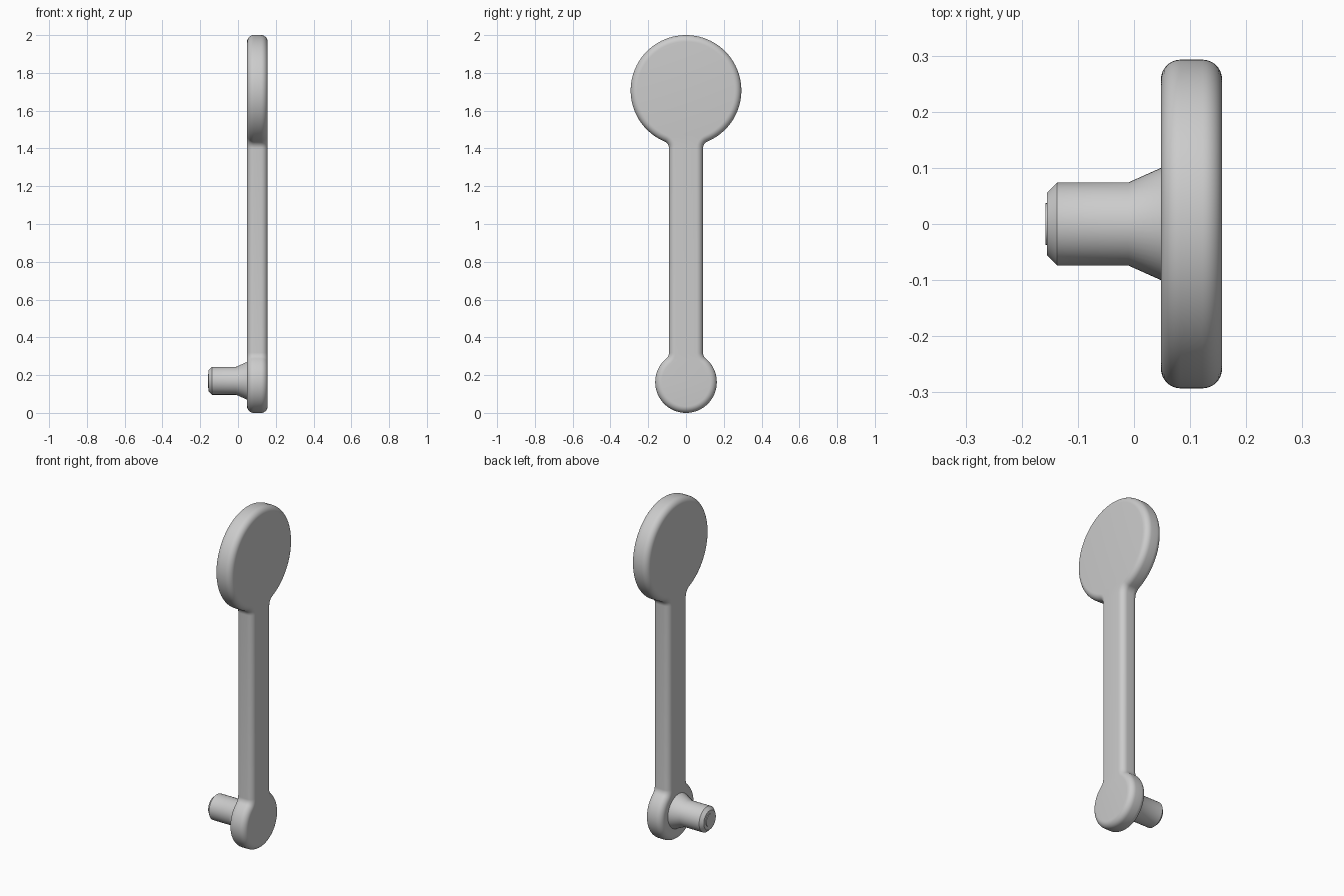
import bpy, bmesh
from math import sin, cos, pi, atan2, sqrt, radians

cube = bpy.data.objects.get("Cube")
if cube:
    bpy.data.objects.remove(cube)

grey = bpy.data.materials.new("light grey")
grey.use_nodes = True
colour = (0.6, 0.6, 0.6, 1)
grey.diffuse_color = colour
grey.node_tree.nodes["Principled BSDF"].inputs["Base Color"].default_value = colour


def skin(name, rings):
    """Join closed rings of points with quads and cap both ends."""
    bm = bmesh.new()
    loops = [[bm.verts.new(p) for p in ring] for ring in rings]
    for a, b in zip(loops, loops[1:]):
        for i in range(len(a)):
            j = (i + 1) % len(a)
            bm.faces.new((a[i], a[j], b[j], b[i]))
    bm.faces.new(loops[0])
    bm.faces.new(loops[-1])
    bmesh.ops.recalc_face_normals(bm, faces=bm.faces)
    mesh = bpy.data.meshes.new(name)
    bm.to_mesh(mesh)
    bm.free()
    mesh.materials.append(grey)
    obj = bpy.data.objects.new(name, mesh)
    bpy.context.collection.objects.link(obj)
    bpy.ops.object.select_all(action='DESELECT')
    obj.select_set(True)
    bpy.context.view_layer.objects.active = obj
    bpy.ops.object.shade_smooth_by_angle(angle=radians(30))
    return obj


# Lever outline: two discs joined by a bar, with filleted corners
BIG_R, BIG_Z = 0.293, 1.707
SMALL_R, SMALL_Z = 0.163, 0.163
HALF_WIDTH, FILLET = 0.09, 0.04


def arc(cy, cz, r, a0, a1, n):
    angles = [a0 + (a1 - a0) * i / n for i in range(n + 1)]
    return [(cy + r * cos(a), cz + r * sin(a)) for a in angles]


def outline(inset):
    """Lever outline in y and z, shrunk evenly by the inset."""
    fy = HALF_WIDTH + FILLET
    rise_s = sqrt((SMALL_R + FILLET) ** 2 - fy ** 2)
    rise_b = sqrt((BIG_R + FILLET) ** 2 - fy ** 2)
    ang_s, ang_b = atan2(rise_s, fy), atan2(-rise_b, fy)
    f = FILLET + inset
    half = arc(0, SMALL_Z, SMALL_R - inset, -pi / 2, ang_s, 32)
    half += arc(fy, SMALL_Z + rise_s, f, ang_s + pi, pi, 8)[1:]
    half += arc(fy, BIG_Z - rise_b, f, pi, ang_b + pi, 8)
    half += arc(0, BIG_Z, BIG_R - inset, ang_b, pi / 2, 48)[1:]
    return half + [(-y, z) for y, z in half[-2:0:-1]]


# Rounded edges on both faces of the lever
X_IN, X_OUT, ROUND, STEPS = 0.048, 0.157, 0.035, 8
section = []
for i in range(STEPS + 1):
    a = pi / 2 * i / STEPS
    section.append((ROUND * (1 - cos(a)), ROUND * (1 - sin(a))))
sides = [(X_IN + d, s) for d, s in section]
sides += [(X_OUT - d, s) for d, s in reversed(section)]
skin("lever_arm", [[(x, y, z) for y, z in outline(s)] for x, s in sides])

# Pivot peg with a flared base, chamfered end and small raised tip
peg = [(0.055, 0.103), (0.048, 0.1), (-0.01, 0.074), (-0.137, 0.074),
       (-0.155, 0.056), (-0.155, 0.037), (-0.158, 0.037)]
skin("pivot_peg", [[(x, y, z) for y, z in arc(0, SMALL_Z + 0.007, r, 0, 2 * pi, 48)[:-1]]
                   for x, r in peg])
